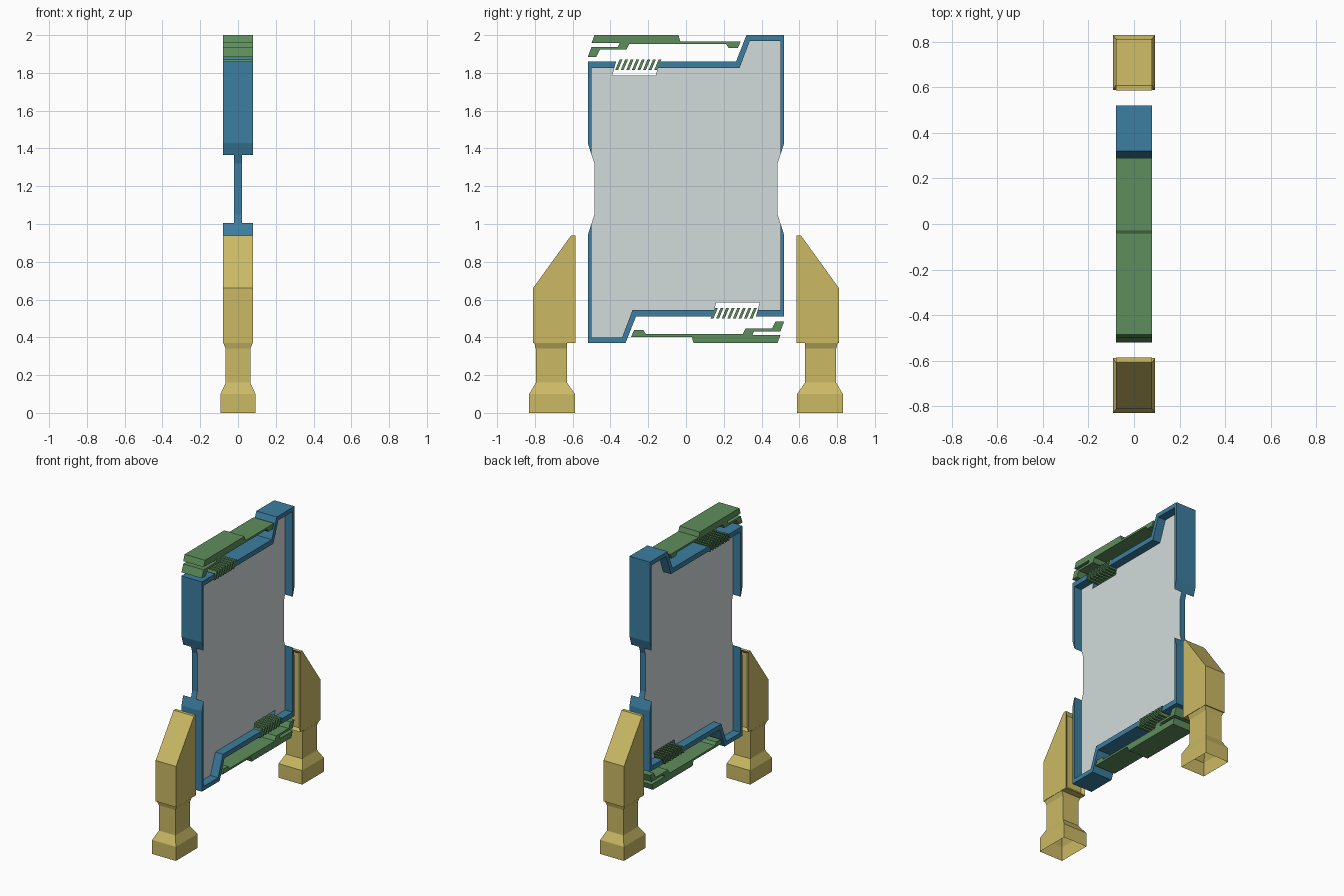
import bpy, bmesh

if "Cube" in bpy.data.objects:
    bpy.data.objects.remove(bpy.data.objects["Cube"])

MID = 2.37  # frame is symmetric under a half turn: (y, z) -> (-y, MID - z)


def material(name, rgb):
    m = bpy.data.materials.new(name)
    m.diffuse_color = (*rgb, 1)
    m.use_nodes = True
    m.node_tree.nodes["Principled BSDF"].inputs["Base Color"].default_value = m.diffuse_color
    return m


BLUE = material("blue", (0.045, 0.21, 0.35))
GREEN = material("green", (0.11, 0.27, 0.107))
YELLOW = material("yellow", (0.60, 0.49, 0.13))
PALE = material("pale_panel", (0.65, 0.71, 0.71))


def finish(bm, name, *mats):
    bmesh.ops.recalc_face_normals(bm, faces=bm.faces[:])
    me = bpy.data.meshes.new(name)
    bm.to_mesh(me)
    bm.free()
    for m in mats:
        me.materials.append(m)
    ob = bpy.data.objects.new(name, me)
    bpy.context.collection.objects.link(ob)
    return ob


def turned(pts):
    return [(-y, MID - z) for y, z in pts]


def prism(bm, pts, half):
    """Extrude a y-z outline from x = -half to x = half."""
    f = bm.faces.new([bm.verts.new((-half, y, z)) for y, z in pts])
    ext = bmesh.ops.extrude_face_region(bm, geom=[f], use_keep_orig=True)["geom"]
    vs = [g for g in ext if isinstance(g, bmesh.types.BMVert)]
    bmesh.ops.translate(bm, verts=vs, vec=(2 * half, 0, 0))


def paired_prisms(name, outlines, half, mat):
    """Upper part and its half-turned lower twin."""
    for where, change in (("upper", lambda p: p), ("lower", turned)):
        bm = bmesh.new()
        for pts in outlines:
            prism(bm, change(pts), half)
        finish(bm, f"{where}_{name}", mat)


# frame rails, broken at the vents and at the side notches
paired_prisms("short_rail", [[
    (-.52, 1.43), (-.52, 1.86), (-.37, 1.86), (-.38, 1.825),
    (-.50, 1.825), (-.50, 1.365)]], .08, BLUE)
paired_prisms("long_rail", [[
    (-.14, 1.86), (.265, 1.86), (.32, 2.0), (.52, 2.0), (.52, 1.43), (.50, 1.365),
    (.50, 1.97), (.338, 1.97), (.283, 1.825), (-.15, 1.825)]], .08, BLUE)

# thin panel with blue rim
half_outline = [
    (-.485, 1.05), (-.485, 1.32), (-.50, 1.367), (-.51, 1.42), (-.51, 1.84),
    (-.376, 1.84), (-.39, 1.785), (-.16, 1.785), (-.146, 1.84), (.274, 1.84),
    (.33, 1.985), (.51, 1.985), (.51, 1.42), (.50, 1.367)]
bm = bmesh.new()
prism(bm, half_outline + turned(half_outline), .02)
bm.normal_update()
for f in bm.faces:
    f.material_index = 0 if abs(f.normal.x) > .5 else 1
finish(bm, "panel", PALE, BLUE)

# green stepped trim floating off the frame
paired_prisms("trim", [[
    (-.485, 2.0), (-.04, 2.0), (-.03, 1.967), (.29, 1.967), (.275, 1.932),
    (.225, 1.932), (.213, 1.953), (-.30, 1.953), (-.315, 1.923), (-.455, 1.923),
    (-.475, 1.885), (-.52, 1.885), (-.50, 1.938), (-.36, 1.938), (-.352, 1.957),
    (-.50, 1.957)]], .08, GREEN)

# slanted vent slats
paired_prisms("vent_slats", [
    [(y, 1.815), (y + .015, 1.815), (y + .038, 1.87), (y + .023, 1.87)]
    for y in [-.375 + .0295 * i for i in range(8)]], .08, GREEN)


def leg(name, side):
    """Loft of rectangles: (z, outer y, inner y, half width); open underneath."""
    rings = []
    bm = bmesh.new()
    for z, a, b, w in ((0, .83, .588, .093), (.10, .83, .588, .093),
                       (.16, .795, .63, .065), (.34, .795, .63, .065),
                       (.37, .803, .63, .078), (.37, .81, .585, .08),
                       (.66, .81, .585, .08), (.94, .608, .585, .08)):
        rings.append([bm.verts.new((x, side * y, z))
                      for x, y in ((-w, a), (w, a), (w, b), (-w, b))])
    inner = []
    for k, (lo, hi) in enumerate(zip(rings, rings[1:])):
        for i in range(4):
            j = (i + 1) % 4
            f = bm.faces.new((lo[i], lo[j], hi[j], hi[i]))
            if i == 2 and k >= 5:
                inner.append(f)
    bm.faces.new(rings[-1])
    bmesh.ops.recalc_face_normals(bm, faces=bm.faces[:])
    # shallow recess on the face towards the frame
    bmesh.ops.inset_region(bm, faces=inner, thickness=.02, depth=-.015,
                           use_even_offset=True)
    finish(bm, name, YELLOW)


leg("front_leg", -1)
leg("back_leg", 1)
